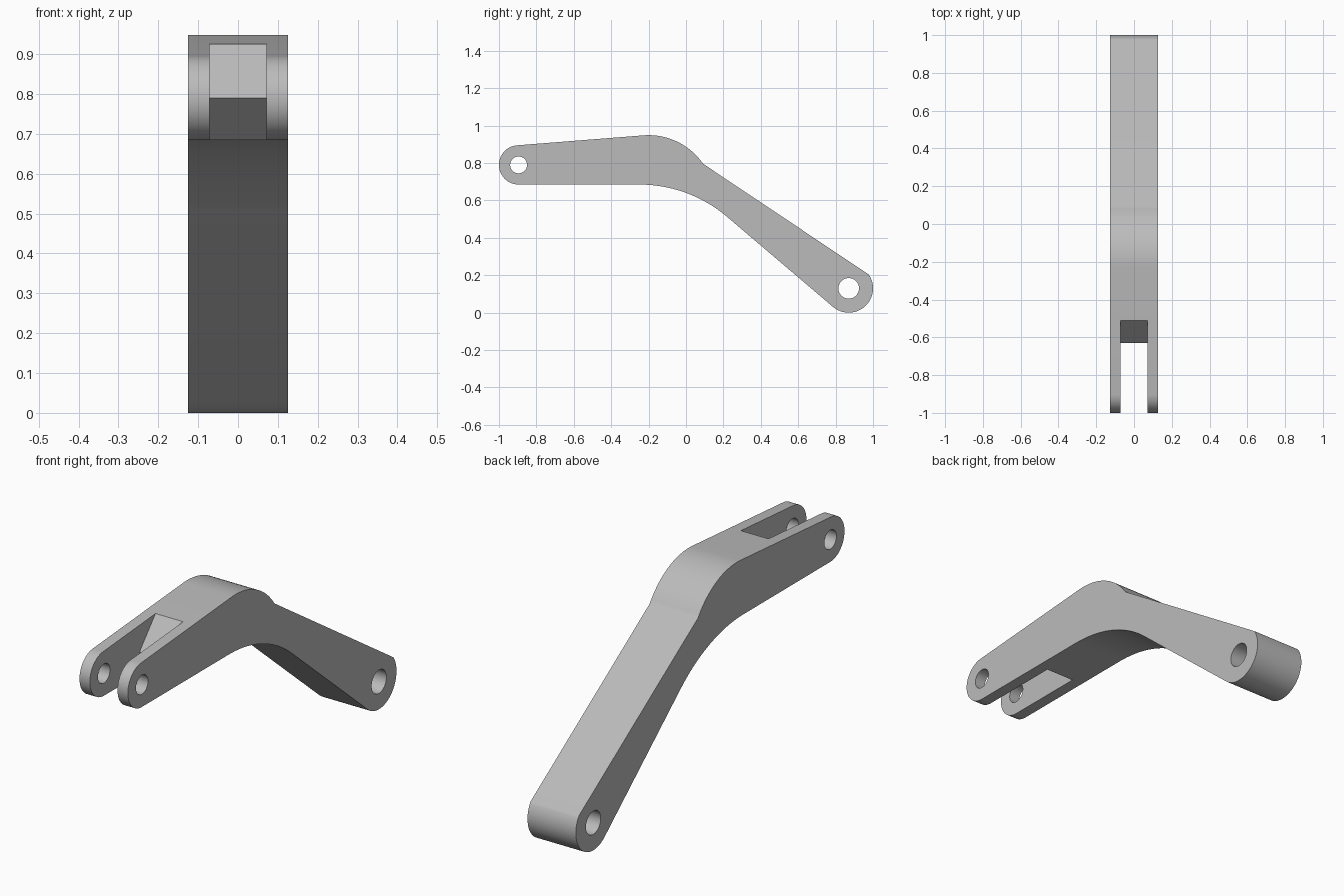
import bpy
import bmesh
from math import cos, sin, radians

cube = bpy.data.objects.get("Cube")
if cube:
    bpy.data.objects.remove(cube, do_unlink=True)

grey = bpy.data.materials.new("plain_grey")
grey.use_nodes = True
colour = (0.5, 0.5, 0.5, 1)
grey.diffuse_color = colour
grey.node_tree.nodes["Principled BSDF"].inputs["Base Color"].default_value = colour


def arc(cy, cz, r, start, end, steps):
    """Points along an arc in the side (y, z) plane, angles in degrees."""
    angles = [radians(start + (end - start) * i / steps) for i in range(steps + 1)]
    return [(cy + r * cos(a), cz + r * sin(a)) for a in angles]


def prism(name, outline, half_width):
    """Extrude a side outline across x, centred on x = 0."""
    bm = bmesh.new()
    face = bm.faces.new([bm.verts.new((-half_width, y, z)) for y, z in outline])
    side = bmesh.ops.extrude_face_region(bm, geom=[face])["geom"]
    moved = [v for v in side if isinstance(v, bmesh.types.BMVert)]
    bmesh.ops.translate(bm, verts=moved, vec=(2 * half_width, 0, 0))
    bmesh.ops.recalc_face_normals(bm, faces=bm.faces)
    mesh = bpy.data.meshes.new(name)
    bm.to_mesh(mesh)
    bm.free()
    mesh.materials.append(grey)
    obj = bpy.data.objects.new(name, mesh)
    bpy.context.collection.objects.link(obj)
    return obj


fork_pin = (-0.895, 0.79)
tail_pin = (0.87, 0.13)

# Bent arm: rounded fork end, crown, rounded tail end, inner bend
outline = (
    arc(*fork_pin, 0.105, 270, 94.5, 32)
    + arc(-0.2, 0.596, 0.353, 94.5, 34.6, 20)
    + arc(*tail_pin, 0.13, 34.6, -130.4, 32)
    + arc(-0.25, -0.04, 0.725, 49.6, 90, 20)
)
arm = prism("bent_arm", outline, 0.126)

# Fork slot with a wedge-shaped inner end, and the two pin holes
slot = [(-1.2, 0.6), (-0.411, 0.6), (-0.63, 0.79), (-0.446, 1.0), (-1.2, 1.0)]
cutters = [
    prism("slot_cutter", slot, 0.072),
    prism("fork_hole_cutter", arc(*fork_pin, 0.045, 0, 352.5, 47), 0.3),
    prism("tail_hole_cutter", arc(*tail_pin, 0.055, 0, 352.5, 47), 0.3),
]
bpy.ops.object.select_all(action="DESELECT")
bpy.context.view_layer.objects.active = arm
arm.select_set(True)
for cutter in cutters:
    cutter.hide_render = True
    cut = arm.modifiers.new(cutter.name, "BOOLEAN")
    cut.operation = "DIFFERENCE"
    cut.solver = "EXACT"
    cut.object = cutter
    bpy.ops.object.modifier_apply(modifier=cut.name)
    bpy.data.objects.remove(cutter, do_unlink=True)

# Smooth curved walls, crisp rims
bpy.ops.object.shade_smooth_by_angle(angle=radians(30))
